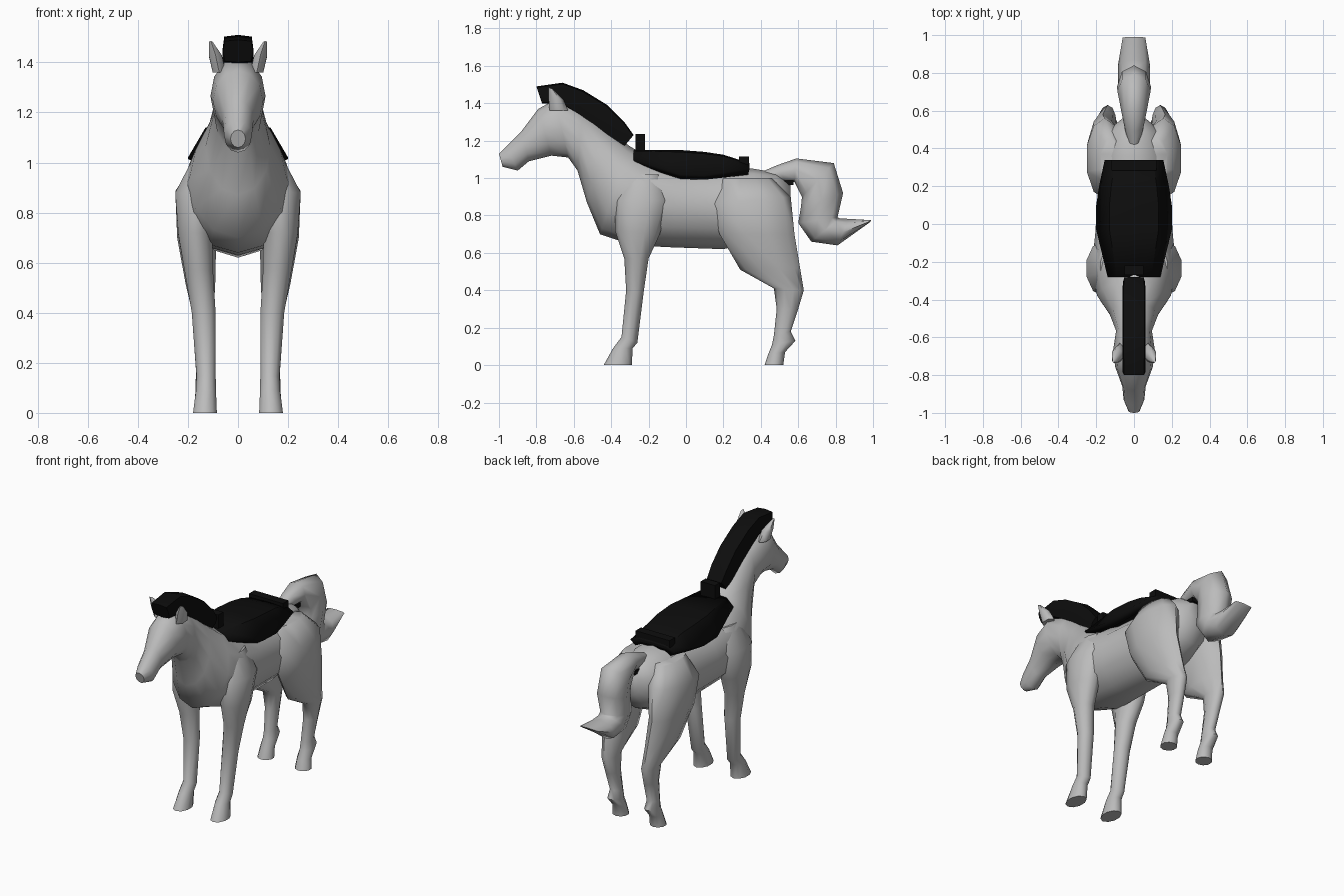
import bpy
import bmesh
from math import cos, sin, pi, radians, copysign

default_cube = bpy.data.objects.get("Cube")
if default_cube:
    bpy.data.objects.remove(default_cube, do_unlink=True)


def make_material(name, level):
    material = bpy.data.materials.new(name)
    material.use_nodes = True
    colour = (level, level, level, 1)
    material.diffuse_color = colour
    material.node_tree.nodes["Principled BSDF"].inputs["Base Color"].default_value = colour
    return material


COAT = make_material("grey coat", .5)
TACK = make_material("black hair and leather", .004)


def finish(bm, name, material, angle, mirrored=False):
    """Turn a bmesh into a named, shaded object, optionally mirrored left to right."""
    bmesh.ops.recalc_face_normals(bm, faces=bm.faces)
    mesh = bpy.data.meshes.new(name)
    bm.to_mesh(mesh)
    bm.free()
    mesh.materials.append(material)
    obj = bpy.data.objects.new(name, mesh)
    bpy.context.collection.objects.link(obj)
    bpy.ops.object.select_all(action="DESELECT")
    obj.select_set(True)
    bpy.context.view_layer.objects.active = obj
    bpy.ops.object.shade_smooth_by_angle(angle=radians(angle))
    if mirrored:
        obj.modifiers.new("Mirror", "MIRROR").use_mirror_merge = False
    return obj


def bridge_rings(bm, rings, closed=True):
    for first, second in zip(rings, rings[1:]):
        count = len(first)
        for i in range(count if closed else count - 1):
            j = (i + 1) % count
            bm.faces.new((first[i], first[j], second[j], second[i]))


def loft(name, sections, material=COAT, sides=10, power=1, angle=60, mirrored=False):
    """Skin rings, each given by two outline points (y, z), a centre x and a half width.
    A power below one squares the rings off."""
    def bend(value):
        return copysign(abs(value) ** power, value) if abs(value) > 1e-6 else 0

    bm = bmesh.new()
    rings = []
    for y1, z1, y2, z2, centre, width in sections:
        ring = []
        for i in range(sides):
            turn = 2 * pi * i / sides
            along, across = bend(cos(turn)), bend(sin(turn))
            ring.append(bm.verts.new((
                centre + width * across,
                (y1 + y2) / 2 + along * (y1 - y2) / 2,
                (z1 + z2) / 2 + along * (z1 - z2) / 2)))
        rings.append(ring)
    bridge_rings(bm, rings)
    bm.faces.new(rings[0])
    bm.faces.new(rings[-1])
    return finish(bm, name, material, angle, mirrored)


def block(name, centre, size, material):
    bm = bmesh.new()
    bmesh.ops.create_cube(bm, size=1)
    bmesh.ops.scale(bm, vec=size, verts=bm.verts)
    bmesh.ops.translate(bm, vec=centre, verts=bm.verts)
    return finish(bm, name, material, 30)


# Head, neck and trunk in one skin, from muzzle to rump
loft("body", [
    (-1, 1.13, -.98, 1.06, 0, .03),
    (-.96, 1.17, -.9, 1.04, 0, .055),
    (-.88, 1.25, -.84, 1.09, 0, .062),
    (-.79, 1.37, -.72, 1.12, 0, .1),
    (-.7, 1.42, -.63, 1.11, 0, .11),
    (-.55, 1.36, -.58, 1.04, 0, .095),
    (-.42, 1.26, -.53, .87, 0, .13),
    (-.3, 1.17, -.46, .7, 0, .195),
    (-.2, 1.11, -.28, .64, 0, .225),
    (-.02, 1.06, -.08, .63, 0, .205),
    (.2, 1.05, .2, .62, 0, .19),
    (.36, 1.05, .38, .66, 0, .19),
    (.48, 1.03, .51, .72, 0, .14),
    (.56, .97, .56, .82, 0, .06),
], sides=12)

# Legs, from inside the trunk down to the hoof
loft("front_legs", [
    (-.32, 1.02, -.14, 1.02, .14, .04),
    (-.38, .88, -.09, .88, .165, .09),
    (-.38, .72, -.14, .7, .17, .072),
    (-.33, .57, -.2, .57, .157, .06),
    (-.32, .4, -.225, .4, .137, .05),
    (-.345, .15, -.26, .12, .127, .04),
    (-.39, .09, -.285, .09, .128, .042),
    (-.44, 0, -.29, 0, .132, .05),
], mirrored=True)

loft("hind_legs", [
    (.2, 1, .46, 1, .12, .06),
    (.13, .86, .56, .9, .155, .1),
    (.18, .7, .58, .7, .165, .082),
    (.29, .51, .61, .52, .15, .062),
    (.47, .41, .63, .4, .14, .045),
    (.485, .3, .6, .3, .135, .038),
    (.47, .16, .56, .18, .13, .037),
    (.46, .11, .585, .13, .13, .042),
    (.44, .06, .53, .07, .13, .043),
    (.42, 0, .52, 0, .132, .05),
], mirrored=True)

loft("ears", [
    (-.73, 1.36, -.63, 1.36, .075, .03),
    (-.735, 1.43, -.655, 1.42, .09, .03),
    (-.735, 1.485, -.71, 1.475, .108, .008),
], sides=6, mirrored=True)

# Curled tail with a flat, flared tip
loft("tail", [
    (.42, 1.04, .44, .98, 0, .03),
    (.49, 1.07, .53, .98, 0, .05),
    (.59, 1.105, .58, .98, 0, .065),
    (.79, 1.08, .62, .9, 0, .088),
    (.84, .92, .615, .85, 0, .09),
    (.81, .79, .6, .76, 0, .085),
    (.82, .785, .67, .66, 0, .085),
    (.87, .782, .81, .64, 0, .085),
    (.99, .775, .985, .765, 0, .06),
], sides=8)

# Upright mane with its forelock
loft("mane", [
    (-.8, 1.49, -.77, 1.4, 0, .06),
    (-.66, 1.51, -.66, 1.39, 0, .062),
    (-.55, 1.47, -.58, 1.34, 0, .062),
    (-.42, 1.39, -.48, 1.27, 0, .062),
    (-.33, 1.3, -.39, 1.2, 0, .062),
    (-.28, 1.23, -.33, 1.17, 0, .058),
], TACK, sides=8, power=.35, angle=30)


# Saddle: an arched sheet given by position, ridge height, edge height and half width
bm = bmesh.new()
rings = []
for y, ridge, edge, width in [
    (-.28, 1.15, 1.1, .14),
    (-.03, 1.15, 1.02, .2),
    (.1, 1.14, 1.015, .2),
    (.2, 1.125, 1.03, .185),
    (.34, 1.08, 1.05, .155),
]:
    rings.append([bm.verts.new((width * side, y, edge + (ridge - edge) * lift))
                  for side, lift in [(-1, 0), (-.65, .92), (0, 1), (.65, .92), (1, 0)]])
bridge_rings(bm, rings, closed=False)
saddle = finish(bm, "saddle", TACK, 30)
if sum(face.normal.z for face in saddle.data.polygons) < 0:
    saddle.data.flip_normals()
padding = saddle.modifiers.new("Padding", "SOLIDIFY")
padding.thickness = .045
padding.offset = -1

block("saddle_pommel", (0, -.245, 1.18), (.1, .05, .11), TACK)
block("saddle_cantle", (0, .31, 1.085), (.24, .055, .06), TACK)
block("tail_strap", (0, .55, .975), (.08, .05, .025), TACK)
